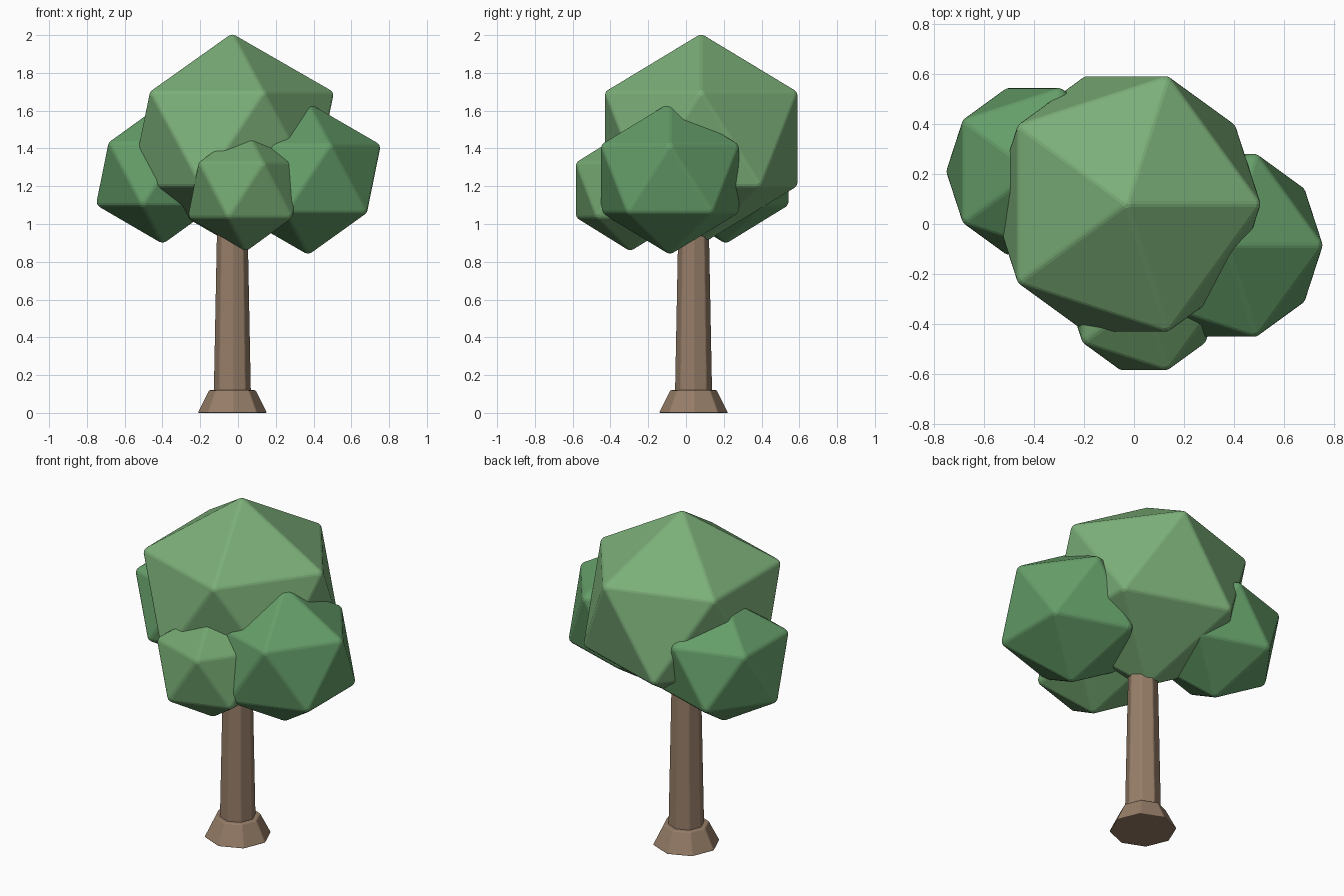
import bpy

if "Cube" in bpy.data.objects:
    bpy.data.objects.remove(bpy.data.objects["Cube"])


def material(name, rgb):
    m = bpy.data.materials.new(name)
    m.diffuse_color = (*rgb, 1)
    m.use_nodes = True
    m.node_tree.nodes["Principled BSDF"].inputs["Base Color"].default_value = m.diffuse_color
    return m


bark = material("bark", (0.31, 0.21, 0.14))
leaf_light = material("leaf_light", (0.20, 0.43, 0.19))
leaf_mid = material("leaf_mid", (0.17, 0.38, 0.16))
leaf_dark = material("leaf_dark", (0.13, 0.34, 0.14))


def finish(name, mat, bevel):
    # name, colour and softly chamfer the active object
    o = bpy.context.object
    o.name = name
    o.data.materials.append(mat)
    b = o.modifiers.new("soft_edges", 'BEVEL')
    b.width = bevel
    b.segments = 2
    b.limit_method = 'ANGLE'
    b.angle_limit = 0.3
    return o


def post(name, r_low, r_high, z_low, z_high, bevel):
    # tapered eight-sided post on the trunk axis
    bpy.ops.mesh.primitive_cone_add(vertices=8, radius1=r_low, radius2=r_high,
                                    depth=z_high - z_low,
                                    location=(-0.03, 0.04, (z_low + z_high) / 2))
    finish(name, bark, bevel)


def clump(name, centre, r, rz, mat):
    # slightly squashed icosahedron of leaves
    bpy.ops.mesh.primitive_ico_sphere_add(subdivisions=1, radius=1, location=centre)
    o = bpy.context.object
    o.scale = (r, r, rz)
    bpy.ops.object.transform_apply(location=False, rotation=False, scale=True)
    finish(name, mat, 0.012)


# Trunk and flared foot
post("root_flare", 0.184, 0.124, 0.0, 0.12, 0.006)
post("trunk", 0.101, 0.08, 0.02, 1.1, 0.006)

# Foliage
clump("main_crown", (-0.03, 0.08, 1.45), 0.602, 0.56, leaf_light)
clump("right_foliage", (0.37, -0.085, 1.24), 0.432, 0.405, leaf_dark)
clump("left_foliage", (-0.40, 0.21, 1.265), 0.394, 0.372, leaf_dark)
clump("front_foliage", (0.04, -0.295, 1.18), 0.342, 0.327, leaf_mid)
